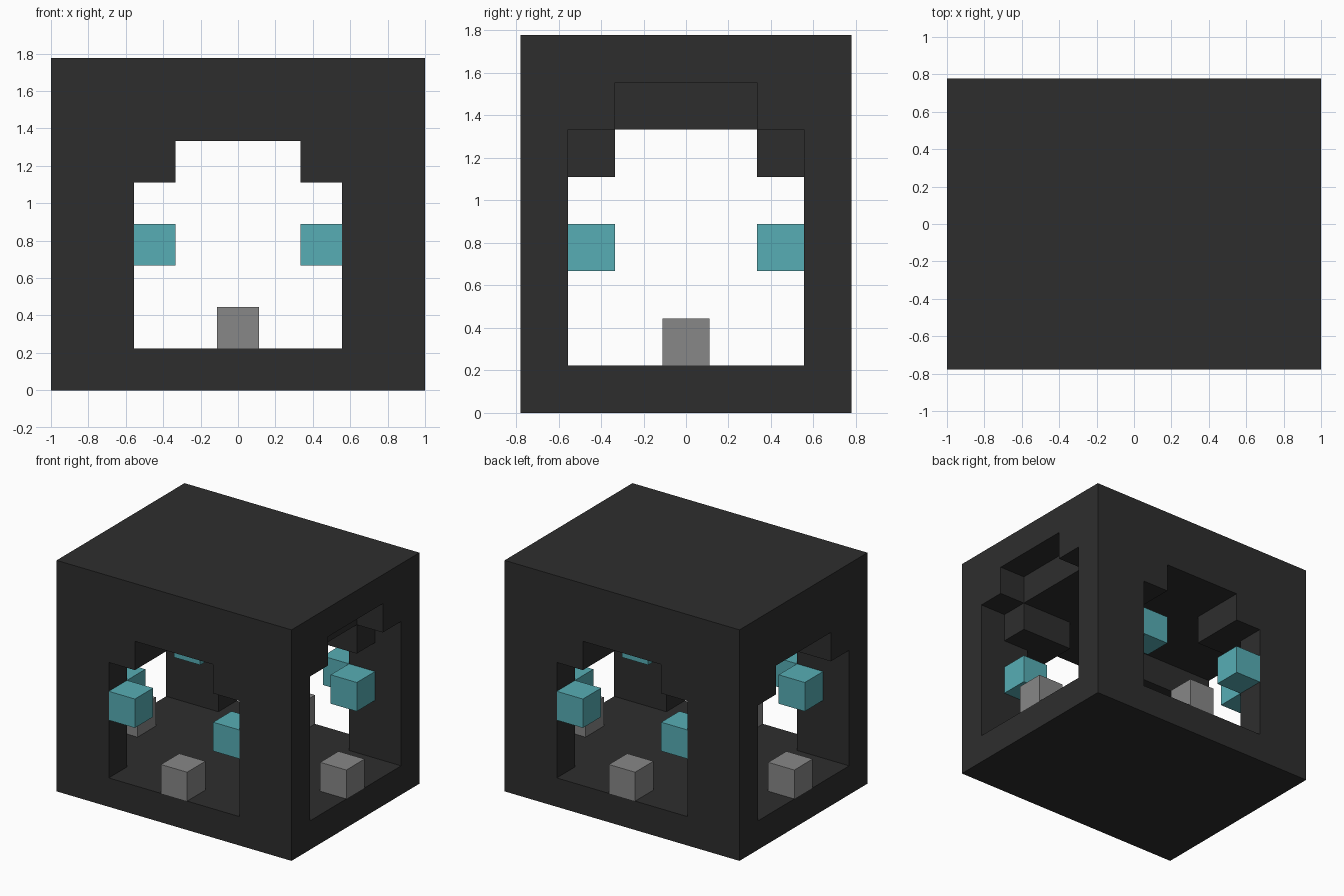
import bpy
import bmesh
from mathutils import Matrix, Vector

U = 2 / 9  # side of one block

old = bpy.data.objects.get("Cube")
if old:
    bpy.data.objects.remove(old, do_unlink=True)


def make_material(name, rgb):
    mat = bpy.data.materials.new(name)
    mat.use_nodes = True
    color = (*rgb, 1)
    mat.diffuse_color = color
    bsdf = next(n for n in mat.node_tree.nodes if n.type == "BSDF_PRINCIPLED")
    bsdf.inputs["Base Color"].default_value = color
    return mat


charcoal = make_material("charcoal", (0.027, 0.027, 0.027))
teal = make_material("teal", (0.095, 0.42, 0.46))
grey = make_material("grey", (0.245, 0.245, 0.245))


def add_object(name, bm, mat):
    bmesh.ops.recalc_face_normals(bm, faces=bm.faces)
    mesh = bpy.data.meshes.new(name)
    bm.to_mesh(mesh)
    bm.free()
    mesh.materials.append(mat)
    obj = bpy.data.objects.new(name, mesh)
    bpy.context.scene.collection.objects.link(obj)
    return obj


def box(name, center, size, mat):
    """Box given in block units."""
    bm = bmesh.new()
    scale = Matrix.Diagonal((*(s * U for s in size), 1))
    move = Matrix.Translation(Vector(center) * U)
    bmesh.ops.create_cube(bm, size=1, matrix=move @ scale)
    return add_object(name, bm, mat)


def arch_cutter(name, axis, start, end, rise=0):
    """Stepped arch profile swept along x or y, in block units."""
    half = [(2.5, 1), (2.5, 5 + rise), (1.5, 5 + rise), (1.5, 6 + rise)]
    profile = half + [(-w, z) for w, z in reversed(half)]
    bm = bmesh.new()

    def place(w, z, d):
        return Vector((d, w, z) if axis == "x" else (w, d, z)) * U

    face = bm.faces.new([bm.verts.new(place(w, z, start)) for w, z in profile])
    result = bmesh.ops.extrude_face_region(bm, geom=[face])
    moved = [g for g in result["geom"] if isinstance(g, bmesh.types.BMVert)]
    bmesh.ops.translate(bm, verts=moved, vec=place(0, 0, end - start))
    obj = add_object(name, bm, charcoal)
    obj.hide_render = True
    return obj


# Shell: solid block with two crossing arched tunnels and one taller side mouth
shell = box("shell", (0, 0, 4), (9, 7, 8), charcoal)
cutters = [
    arch_cutter("front_tunnel", "y", -5, 5),
    arch_cutter("side_tunnel", "x", -6, 6),
    arch_cutter("tall_side_mouth", "x", 3.5, 6, rise=1),
]
for cutter in cutters:
    mod = shell.modifiers.new(cutter.name, "BOOLEAN")
    mod.operation = "DIFFERENCE"
    mod.solver = "EXACT"
    mod.object = cutter

# Bake the cuts and drop the helpers
bpy.context.view_layer.update()
graph = bpy.context.evaluated_depsgraph_get()
carved = bpy.data.meshes.new_from_object(shell.evaluated_get(graph))
shell.modifiers.clear()
shell.data = carved
for cutter in cutters:
    bpy.data.objects.remove(cutter, do_unlink=True)

# Blocks in the four openings: a grey one on each sill, teal ones on each jamb
sides = {-1: "right", 1: "left"}
ends = {-1: "front", 1: "back"}
cube = (1, 1, 1)
for s in (-1, 1):
    box(f"{ends[s]}_sill_block", (0, 3 * s, 1.5), cube, grey)
    box(f"{sides[s]}_sill_block", (4 * s, 0, 1.5), cube, grey)
    for t in (-1, 1):
        box(f"{ends[s]}_{sides[t]}_jamb_block", (2 * t, 3 * s, 3.5), cube, teal)
        box(f"{sides[s]}_{ends[t]}_jamb_block", (3 * s, 2 * t, 3.5), cube, teal)
